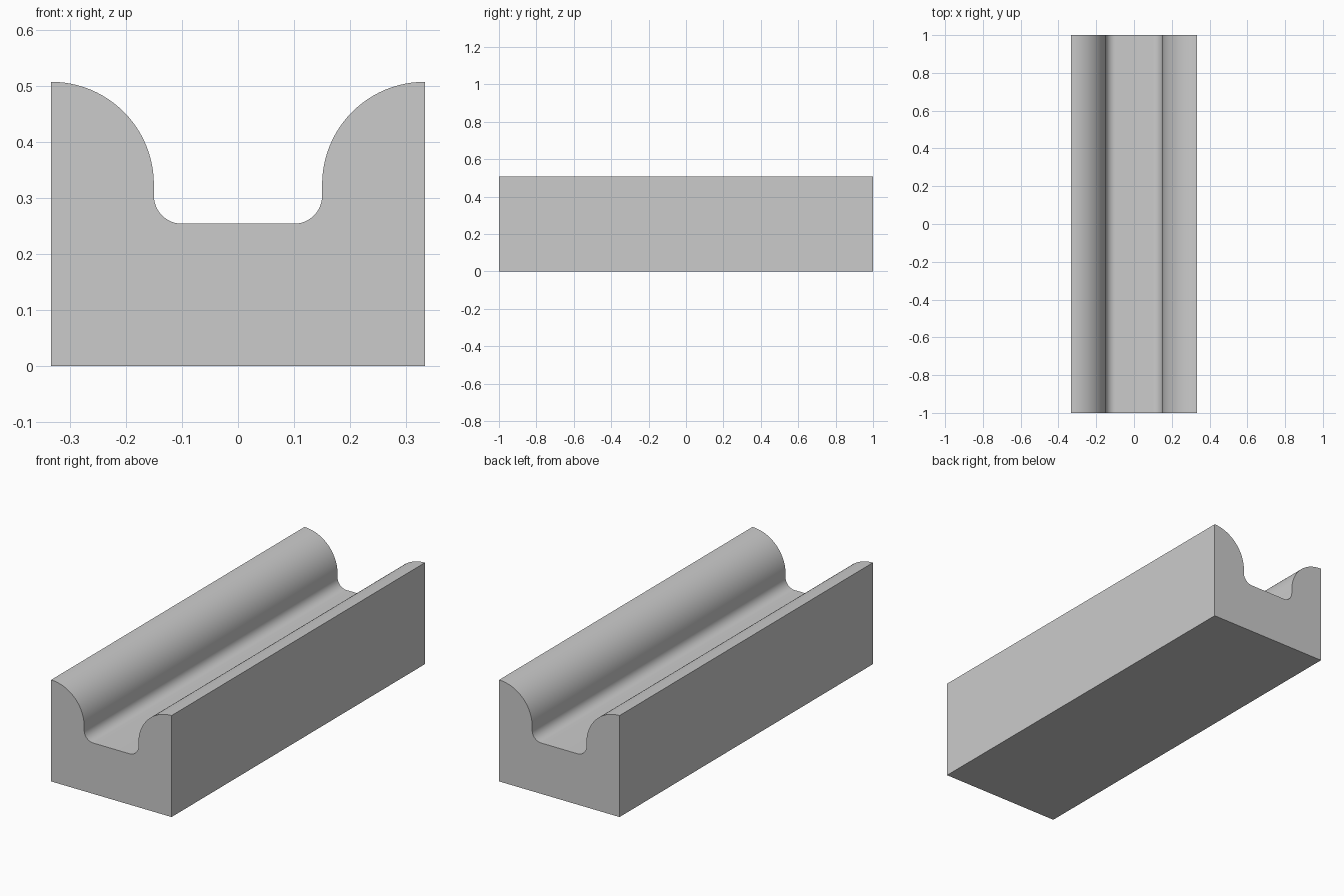
import bpy, bmesh
from math import cos, sin, pi

if "Cube" in bpy.data.objects:
    bpy.data.objects.remove(bpy.data.objects["Cube"])

HALF_W, TOP, FLOOR, LENGTH = 0.333, 0.507, 0.254, 2.0


def arc(cx, cz, r, a0, a1, n):
    """Points along a circular arc, angles in units of pi."""
    return [(cx + r * cos(pi * (a0 + (a1 - a0) * i / n)),
             cz + r * sin(pi * (a0 + (a1 - a0) * i / n))) for i in range(n + 1)]


# Right half of the cross-section: base corner, rounded shoulder, channel fillet
shoulder_r, fillet_r = HALF_W - 0.15, 0.05
half = [(HALF_W, 0)]
half += arc(HALF_W, TOP - shoulder_r, shoulder_r, 0.5, 1.0, 24)
half += arc(0.10, FLOOR + fillet_r, fillet_r, 0.0, -0.5, 12)
profile = half + [(-x, z) for x, z in reversed(half)]

# Extrude the mirrored profile along y
bm = bmesh.new()
end = bm.faces.new([bm.verts.new((x, -LENGTH / 2, z)) for x, z in profile])
ext = bmesh.ops.extrude_face_region(bm, geom=[end], use_keep_orig=True)
bmesh.ops.translate(bm, vec=(0, LENGTH, 0),
                    verts=[g for g in ext["geom"] if isinstance(g, bmesh.types.BMVert)])
bmesh.ops.recalc_face_normals(bm, faces=bm.faces)
mesh = bpy.data.meshes.new("channel_block")
bm.to_mesh(mesh)
bm.free()

block = bpy.data.objects.new("channel_block", mesh)
bpy.context.collection.objects.link(block)
bpy.context.view_layer.objects.active = block
block.select_set(True)
bpy.ops.object.shade_smooth_by_angle(angle=pi / 6)
